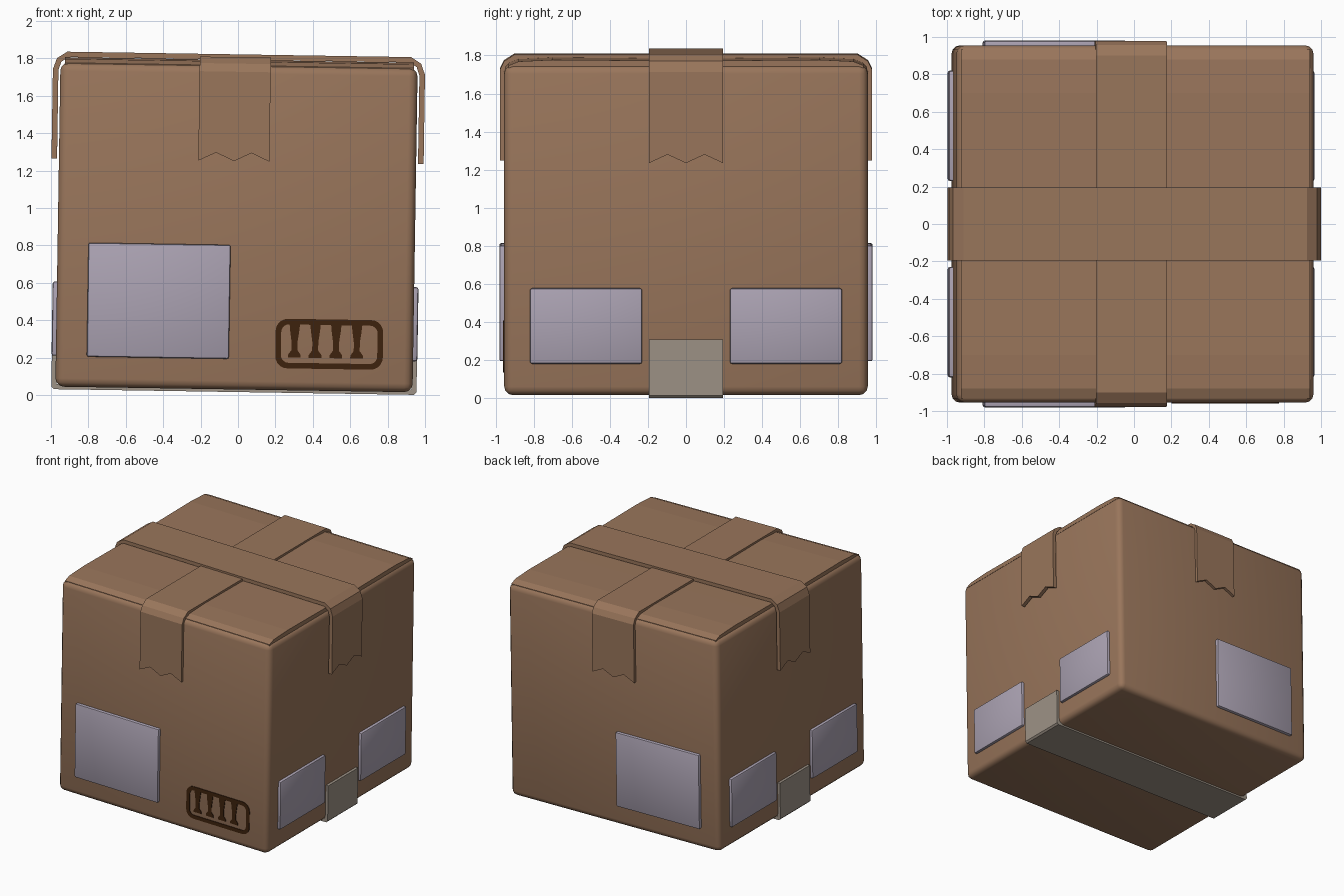
import bpy, bmesh, math
from mathutils import Matrix, Vector

old = bpy.data.objects.get("Cube")
if old:
    bpy.data.objects.remove(old, do_unlink=True)


def material(name, rgb):
    m = bpy.data.materials.new(name)
    m.use_nodes = True
    colour = (*rgb, 1)
    m.diffuse_color = colour
    bsdf = m.node_tree.nodes["Principled BSDF"]
    bsdf.inputs["Base Color"].default_value = colour
    bsdf.inputs["Roughness"].default_value = 0.8
    return m


CARD = material("cardboard brown", (0.32, 0.18, 0.105))
LABEL = material("pale lilac label", (0.41, 0.365, 0.45))
GREY = material("grey tape", (0.34, 0.29, 0.24))
INK = material("dark brown ink", (0.048, 0.016, 0.004))

# The whole box leans very slightly to one side
LEAN = (Matrix.Translation((-0.008, 0, 0.9)) @ Matrix.Rotation(math.radians(0.9), 4, 'Y')
        @ Matrix.Translation((0, 0, -0.9)))


def finish(name, bm, mat, thickness=0, smooth=False):
    """Turn a bmesh into a leaning, coloured object."""
    if not thickness:
        bmesh.ops.recalc_face_normals(bm, faces=bm.faces[:])
    mesh = bpy.data.meshes.new(name)
    bm.to_mesh(mesh)
    bm.free()
    mesh.transform(LEAN)
    mesh.materials.append(mat)
    obj = bpy.data.objects.new(name, mesh)
    bpy.context.collection.objects.link(obj)
    if thickness:
        solid = obj.modifiers.new("thickness", 'SOLIDIFY')
        solid.thickness = thickness
        solid.offset = 0
    if smooth:
        bpy.ops.object.select_all(action='DESELECT')
        obj.select_set(True)
        bpy.context.view_layer.objects.active = obj
        bpy.ops.object.shade_smooth_by_angle(angle=math.radians(35))
    return obj


def block(name, low, high, mat, bevel, segments):
    """Bevelled box between two corners."""
    low, high = Vector(low), Vector(high)
    bm = bmesh.new()
    bmesh.ops.create_cube(bm, size=1)
    bmesh.ops.scale(bm, vec=high - low, verts=bm.verts)
    bmesh.ops.translate(bm, vec=(low + high) / 2, verts=bm.verts)
    bmesh.ops.bevel(bm, geom=bm.edges[:], offset=bevel, segments=segments,
                    profile=0.5, affect='EDGES')
    return finish(name, bm, mat, smooth=True)


def prism(name, outline, direction, mat):
    """Extrude a closed outline along a vector."""
    bm = bmesh.new()
    face = bm.faces.new([bm.verts.new(p) for p in outline])
    ext = bmesh.ops.extrude_face_region(bm, geom=[face])
    bmesh.ops.translate(bm, vec=direction,
                        verts=[v for v in ext["geom"] if isinstance(v, bmesh.types.BMVert)])
    return finish(name, bm, mat)


def tape(name, path, along_x, centre, half, mat, tooth=0):
    """Strip wrapped over half a path and its mirror, with optional torn ends."""
    full = [(-a, z) for a, z in path] + [(a, z) for a, z in reversed(path)]
    bm = bmesh.new()
    rows = []
    for i, (a, z) in enumerate(full):
        row = []
        for k in range(5):
            u = centre + half * (k - 2) / 2
            lift = tooth if k % 2 and i in (0, len(full) - 1) else 0
            row.append(bm.verts.new((a, u, z + lift) if along_x else (u, a, z + lift)))
        rows.append(row)
    for r, s in zip(rows, rows[1:]):
        for k in range(4):
            bm.faces.new((r[k], r[k + 1], s[k + 1], s[k]))
    return finish(name, bm, mat, thickness=0.03)


def rounded_rect(x0, x1, z0, z1, r, y):
    pts = []
    corners = ((x1 - r, z1 - r), (x0 + r, z1 - r), (x0 + r, z0 + r), (x1 - r, z0 + r))
    for q, (cx, cz) in enumerate(corners):
        for s in range(6):
            t = math.pi / 2 * (q + s / 5)
            pts.append((cx + r * math.cos(t), y, cz + r * math.sin(t)))
    return pts


# Carton body
block("carton_body", (-0.955, -0.955, 0.03), (0.955, 0.955, 1.764), CARD, 0.045, 3)

# Slightly bowed top flaps meeting at the middle
flap = [(0.003, 1.74), (0.003, 1.785), (0.35, 1.789), (0.7, 1.792),
        (0.88, 1.783), (0.932, 1.762), (0.932, 1.745)]
for side, tag in ((-1, "front"), (1, "back")):
    prism(tag + "_flap", [(-0.93, side * y, z) for y, z in flap], (1.865, 0, 0), CARD)

# Crossed top tapes with torn ends
def over_top(h, top):
    return [(h, 1.25), (h, 1.725), (h - 0.018, top - 0.03), (h - 0.065, top)]

tape("seam_tape", over_top(0.98, 1.807), True, 0, 0.195, CARD, 0.045)
tape("cross_tape", over_top(0.963, 1.792), False, -0.02, 0.19, CARD, 0.045)

# Grey tape under the box
tape("bottom_tape", [(0.962, 0.322), (0.962, 0.035), (0.957, 0.03)], True, 0, 0.195, GREY)

# Labels: one large on front and back, two small on each side
for s, tag in ((-1, "front"), (1, "back")):
    ys = sorted((s * 0.93, s * 0.98))
    block(tag + "_label", (-0.79, ys[0], 0.193), (-0.03, ys[1], 0.802), LABEL, 0.01, 2)
for sx, tag in ((-1, "right"), (1, "left")):
    for sy, end in ((-1, "front"), (1, "back")):
        xs = sorted((sx * 0.93, sx * 0.978))
        ys = sorted((sy * 0.23, sy * 0.82))
        block(f"{tag}_{end}_label", (xs[0], ys[0], 0.195), (xs[1], ys[1], 0.592),
              LABEL, 0.012, 2)

# Printed stamp frame
Y = -0.957
bm = bmesh.new()
outer = [bm.verts.new(p) for p in rounded_rect(0.218, 0.793, 0.147, 0.412, 0.065, Y)]
inner = [bm.verts.new(p) for p in rounded_rect(0.248, 0.763, 0.177, 0.382, 0.04, Y)]
n = len(outer)
for i in range(n):
    j = (i + 1) % n
    bm.faces.new((outer[i], outer[j], inner[j], inner[i]))
finish("stamp_frame", bm, INK, thickness=0.006)

# Printed stamp figures: cap, stem and foot
figure = [(0.034, 0.205), (0.034, 0.22), (0.016, 0.245), (0.016, 0.29),
          (0.024, 0.345), (0.028, 0.385)]
for k in range(4):
    cx = 0.32 + 0.111 * k
    shape = [(cx + w, Y - 0.003, z) for w, z in figure]
    shape += [(cx - w, Y - 0.003, z) for w, z in reversed(figure)]
    prism(f"stamp_figure_{k + 1}", shape, (0, 0.006, 0), INK)
